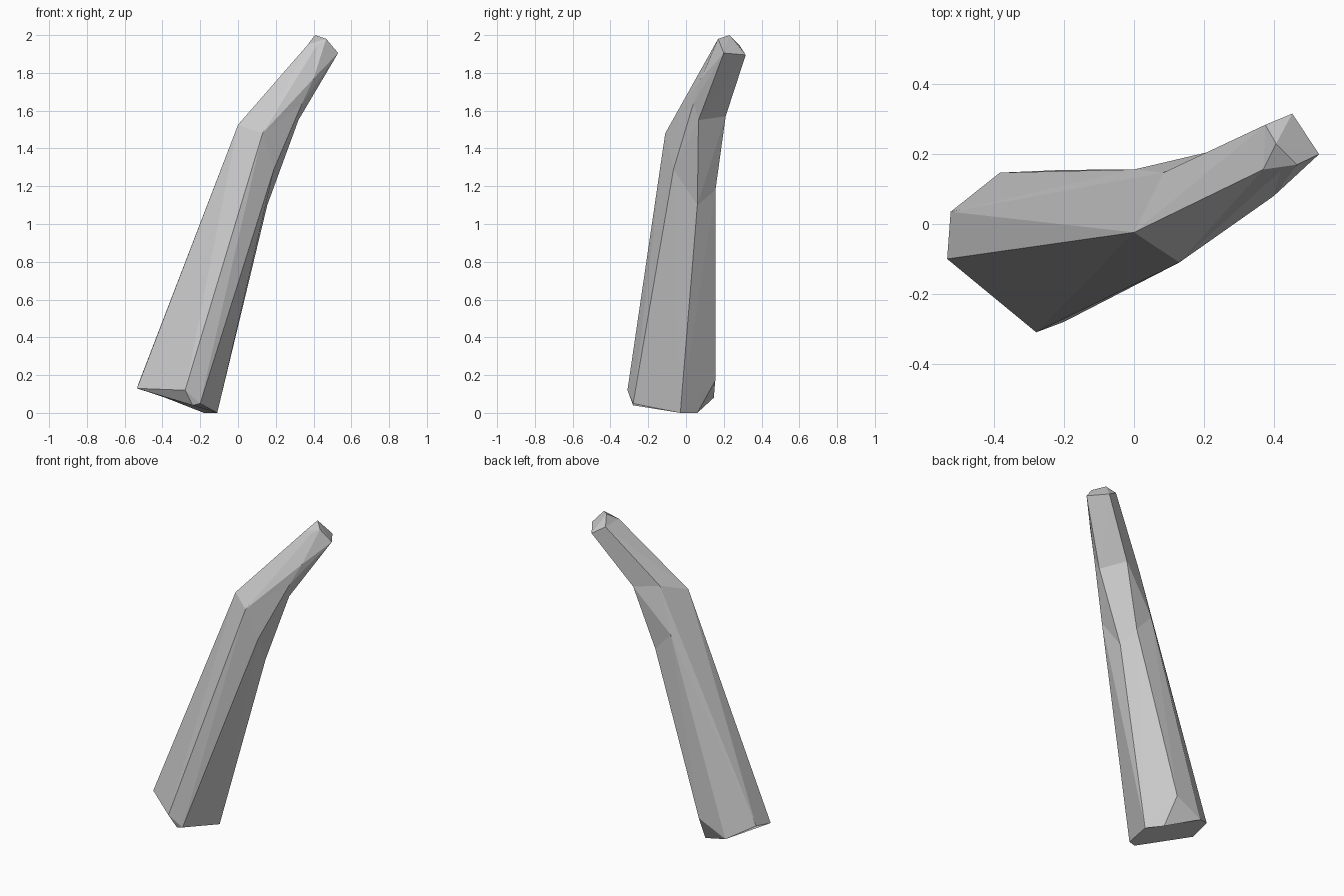
import bpy
import bmesh
from mathutils import Vector

cube = bpy.data.objects.get("Cube")
if cube:
    bpy.data.objects.remove(cube, do_unlink=True)


def flat_material(name, rgb):
    mat = bpy.data.materials.new(name)
    mat.use_nodes = True
    colour = (*rgb, 1.0)
    mat.diffuse_color = colour
    shader = mat.node_tree.nodes["Principled BSDF"]
    shader.inputs["Base Color"].default_value = colour
    shader.inputs["Roughness"].default_value = 0.9
    return mat


# Landmarks around the tilted foot
foot_left, foot_front = (-.535, -.10, .13), (-.28, -.31, .12)
toe_front, toe_side = (-.24, -.28, .04), (-.20, -.28, .05)
heel_right, heel_back = (-.11, -.03, 0), (-.18, .06, 0)
back_low, back_corner = (-.20, .155, .17), (-.384, .147, .08)
back_left = (-.525, .035, .16)

# Landmarks around the bend
elbow_top, elbow_front, elbow_back = (0, -.024, 1.525), (.13, -.11, 1.48), (.084, .147, 1.59)
inner_front, inner_mid = (.19, -.066, 1.29), (.155, .06, 1.10)
inner_back, hollow_back = (.11, .156, 1.18), (0, .156, 1.30)
under_front, under_mid, under_back = (.34, .04, 1.64), (.32, .066, 1.55), (.23, .21, 1.57)

# Landmarks around the narrow tip
tip_top, tip_front, tip_side = (.37, .156, 1.95), (.42, .153, 1.95), (.40, .08, 1.77)
tip_right, tip_low, tip_back = (.53, .20, 1.905), (.453, .316, 1.895), (.376, .284, 1.945)
peak_left, peak_right = (.407, .23, 2.0), (.467, .17, 1.98)

# Seven-sided rings from foot to peak; a repeated point closes a side to a triangle
rings = [
    [foot_left, toe_front, toe_side, heel_right, heel_back, back_corner, back_left],
    [foot_left, foot_front, toe_side, heel_right, back_low, back_corner, back_left],
    [elbow_top, elbow_front, inner_front, inner_mid, inner_back, hollow_back, elbow_back],
    [elbow_top, elbow_front, under_front, under_mid, under_back, under_back, elbow_back],
    [tip_top, tip_front, tip_side, tip_right, tip_low, tip_low, tip_back],
    [peak_left, peak_right, peak_right, peak_right, peak_left, peak_left, peak_left],
]

bm = bmesh.new()
corners = {}


def corner(point):
    if point not in corners:
        corners[point] = bm.verts.new(point)
    return corners[point]


def add_side(points):
    """Add one side, folding a four-cornered one outwards."""
    unique = list(dict.fromkeys(points))
    if len(unique) < 3:
        return
    if len(unique) == 3:
        bm.faces.new([corner(p) for p in unique])
        return
    a, b, c, d = (Vector(p) for p in unique)
    outward = (b - a).cross(c - a).dot(d - a) <= 0
    p, q, r, s = unique if outward else unique[1:] + unique[:1]
    bm.faces.new([corner(v) for v in (p, q, r)])
    bm.faces.new([corner(v) for v in (p, r, s)])


# Sides between neighbouring rings
for low, high in zip(rings, rings[1:]):
    for i in range(len(low)):
        j = (i + 1) % len(low)
        add_side([low[i], low[j], high[j], high[i]])

# Sole of the foot
bm.faces.new([corner(p) for p in reversed(rings[0])])
bmesh.ops.recalc_face_normals(bm, faces=bm.faces)

# Finished faceted branch
mesh = bpy.data.meshes.new("bent_branch")
bm.to_mesh(mesh)
bm.free()
mesh.materials.append(flat_material("plain grey", (.6, .6, .6)))
branch = bpy.data.objects.new("bent_branch", mesh)
bpy.context.collection.objects.link(branch)
